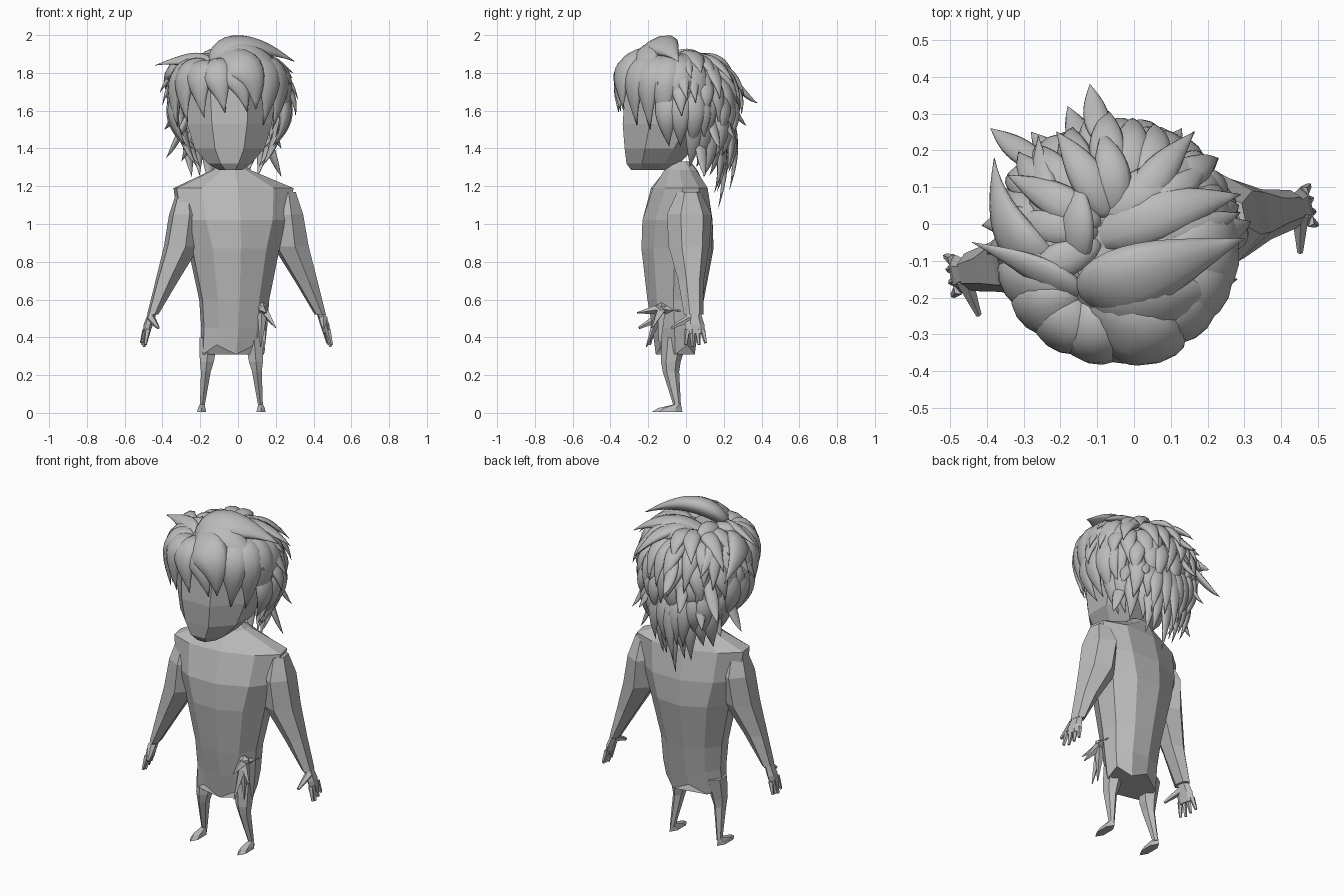
import bpy, bmesh, random
from math import sin, cos, pi, radians
from mathutils import Vector, Matrix

random.seed(4)
cube = bpy.data.objects.get("Cube")
if cube:
    bpy.data.objects.remove(cube)

clay = bpy.data.materials.new("plain grey")
clay.use_nodes = True
GREY = (0.5, 0.5, 0.5, 1)
clay.diffuse_color = GREY
clay.node_tree.nodes["Principled BSDF"].inputs["Base Color"].default_value = GREY

YAW = Matrix.Rotation(radians(11), 4, "Z")
BODY = Matrix.Translation((-0.022, -0.045, 0)) @ YAW
ARMS = Matrix.Translation((-0.008, -0.045, 0)) @ YAW
MIRROR = Matrix.Scale(-1, 4, (1, 0, 0))


def finish(name, bm, smooth=False, matrix=None):
    if matrix:
        bm.transform(matrix)
    bmesh.ops.recalc_face_normals(bm, faces=bm.faces)
    mesh = bpy.data.meshes.new(name)
    bm.to_mesh(mesh)
    bm.free()
    mesh.materials.append(clay)
    for face in mesh.polygons:
        face.use_smooth = smooth
    obj = bpy.data.objects.new(name, mesh)
    bpy.context.collection.objects.link(obj)
    return obj


def bridge(bm, rings):
    """Skin a list of vertex rings and close both ends."""
    for low, high in zip(rings, rings[1:]):
        n = len(low)
        for i in range(n):
            j = (i + 1) % n
            bm.faces.new((low[i], low[j], high[j], high[i]))
    bm.faces.new(rings[0])
    bm.faces.new(rings[-1])


def loft(name, sections, sides=8, matrix=None, jag=0):
    """Faceted body from level sections: z, x, y, half width, half depth."""
    bm = bmesh.new()
    rings = []
    for k, (z, x, y, w, d) in enumerate(sections):
        last = k == len(sections) - 1
        ring = []
        for i in range(sides):
            a = 2 * pi * (i + 0.5) / sides
            drop = jag * (i % 2) if last else 0
            ring.append(bm.verts.new((x + w * cos(a) / cos(pi / sides),
                                      y + d * sin(a) / cos(pi / sides), z - drop)))
        rings.append(ring)
    bridge(bm, rings)
    return finish(name, bm, matrix=matrix)


def spike(name, start, end, r1, r2=0.003, sides=5, matrix=None):
    start, end = Vector(start), Vector(end)
    axis = end - start
    bm = bmesh.new()
    turn = axis.to_track_quat("Z", "Y").to_matrix().to_4x4()
    bmesh.ops.create_cone(bm, cap_ends=True, segments=sides, radius1=r1, radius2=r2,
                          depth=axis.length, matrix=Matrix.Translation((start + end) / 2) @ turn)
    return finish(name, bm, matrix=matrix)


# Head
loft("head", [(1.285, -0.04, -0.2, 0.06, 0.09), (1.32, -0.045, -0.175, 0.115, 0.14),
              (1.4, -0.045, -0.14, 0.185, 0.185), (1.53, -0.045, -0.09, 0.225, 0.245),
              (1.75, -0.045, -0.05, 0.25, 0.27), (1.87, -0.045, -0.05, 0.17, 0.18)])

# Tunic with sloping shoulders and a ragged hem
loft("tunic", [(1.33, -0.01, 0.02, 0.05, 0.05), (1.285, -0.01, 0.02, 0.1, 0.085),
               (1.19, 0, 0.01, 0.315, 0.135), (1.02, 0, 0, 0.29, 0.18),
               (0.87, 0, 0, 0.235, 0.185), (0.6, 0, -0.01, 0.18, 0.145),
               (0.45, 0, -0.01, 0.17, 0.12), (0.36, -0.01, -0.01, 0.165, 0.1)],
     sides=10, matrix=BODY, jag=0.05)

# Arms, hands and legs for both sides
LEGS = Matrix.Translation((-0.035, 0, 0))
for side, flip in (("left", Matrix()), ("right", MIRROR)):
    place = ARMS @ flip
    loft(side + "_sleeve", [(1.17, 0.27, 0.01, 0.045, 0.055), (1.05, 0.275, 0.01, 0.075, 0.105),
                            (0.88, 0.295, 0.005, 0.085, 0.095),
                            (0.7, 0.375, 0, 0.055, 0.06), (0.52, 0.452, 0, 0.025, 0.045)],
         sides=6, matrix=place)
    loft(side + "_palm", [(0.54, 0.45, 0, 0.018, 0.03), (0.47, 0.475, 0, 0.02, 0.045),
                          (0.42, 0.487, 0, 0.014, 0.045)], sides=6, matrix=place)
    for i in range(4):
        y = 0.03 * (i - 1.5)
        spike(side + "_finger", (0.485, y * 0.9, 0.44), (0.503, y * 1.2, 0.35 + 0.01 * abs(i - 1)),
              0.016, 0.008, matrix=place)
    spike(side + "_thumb", (0.465, -0.02, 0.5), (0.445, -0.12, 0.45), 0.024, 0.008, matrix=place)

    stand = LEGS @ flip
    loft(side + "_leg", [(0.4, 0.12, -0.06, 0.05, 0.06), (0.27, 0.13, -0.08, 0.037, 0.045),
                         (0.22, 0.135, -0.08, 0.026, 0.038), (0.03, 0.155, -0.045, 0.012, 0.016)],
         sides=6, matrix=stand)
    loft(side + "_foot", [(0.045, 0.155, -0.045, 0.012, 0.015), (0.025, 0.157, -0.085, 0.02, 0.055),
                          (0.005, 0.157, -0.1, 0.024, 0.07)], sides=6, matrix=stand)

# Sash knot with trailing ends
KNOT = Vector((0.13, -0.13, 0.55))
bm = bmesh.new()
bmesh.ops.create_icosphere(bm, subdivisions=1, radius=0.036, matrix=Matrix.Translation(KNOT))
finish("sash_knot", bm)
for tip in ((0.2, -0.18, 0.45), (0.15, -0.26, 0.53), (0.12, -0.21, 0.35),
            (0.14, -0.14, 0.33), (0.16, -0.03, 0.54)):
    spike("sash_end", KNOT, tip, 0.03, sides=4)

# Hair: leaf shaped locks over a scalp
CENTRE = Vector((-0.045, -0.03, 1.66))


def around(azimuth, elevation, k=1.0):
    """Point on the hair ellipsoid; azimuth zero is the front, positive is +x."""
    a, e = radians(azimuth), radians(elevation)
    return CENTRE + k * Vector((0.34 * cos(e) * sin(a), -0.33 * cos(e) * cos(a), 0.3 * sin(e)))


def lock(name, root, mid, tip, width, steps=12, sides=10):
    root, mid, tip = Vector(root), Vector(mid), Vector(tip)
    bm = bmesh.new()
    rings = []
    for s in range(steps + 1):
        t = s / steps
        p = root * (1 - t) ** 2 + mid * 2 * t * (1 - t) + tip * t * t
        along = ((mid - root) * (1 - t) + (tip - mid) * t).normalized()
        across = along.cross(p - CENTRE).normalized()
        out = across.cross(along)
        w = width * max(sin(pi * (0.06 + 0.94 * t ** 0.75)), 0.02)
        ring = []
        for i in range(sides):
            a = 2 * pi * i / sides
            ring.append(bm.verts.new(p + across * w * cos(a) + out * w * 0.5 * sin(a)))
        rings.append(ring)
    bridge(bm, rings)
    return finish(name, bm, smooth=True)


bm = bmesh.new()
bmesh.ops.create_icosphere(bm, subdivisions=3, radius=1,
                           matrix=Matrix.LocRotScale(Vector((-0.045, -0.01, 1.67)), None,
                                                     Vector((0.27, 0.24, 0.21))))
finish("scalp", bm, smooth=True)

# Fringe fanning out from the parting, one broad lock in the middle
PART = Vector((-0.14, -0.2, 1.84))
for az in range(-112, 10, 20):
    drop = -10 - abs(az) * 0.26
    lock("fringe_lock", PART, around(az, 30, 1.28), around(az + 8, drop, 1.02), 0.085)
lock("fringe_lock", PART, around(24, 36, 1.4), around(24, -10, 1.02), 0.11)
for az in range(42, 112, 17):
    lock("side_lock", (0.02, -0.12, 1.86), around(az, 32, 1.42), around(az - 5, -15 - az * 0.3, 0.98), 0.095)
for az in (-75, -90, -105, 75, 90, 105):
    lock("side_lock", around(az, 20, 0.8), around(az, -15, 1.12), around(az, -50, 1.08), 0.06)
for az in (-120, -107, 107, 120):
    lock("side_lock", around(az, 0, 0.8), around(az, -40, 1.1), around(az, -66, 1.3), 0.05)

# Large swept locks on top
for root, mid, tip, width in (
        (PART, (0.0, -0.15, 2.03), (0.3, -0.04, 1.86), 0.105),
        (PART, (0.07, -0.25, 1.98), (0.28, -0.15, 1.74), 0.1),
        (PART, (-0.22, -0.13, 1.9), (-0.44, -0.05, 1.84), 0.05),
        ((-0.12, -0.05, 1.84), (0.1, 0.05, 1.95), (0.29, 0.08, 1.8), 0.07),
        ((-0.1, 0, 1.84), (0.05, 0.12, 1.94), (0.2, 0.18, 1.74), 0.065),
        ((-0.16, -0.12, 1.84), (-0.15, 0.02, 1.95), (-0.15, 0.12, 1.86), 0.05),
        ((-0.18, -0.08, 1.82), (-0.26, 0.05, 1.9), (-0.26, 0.24, 1.72), 0.06),
        ((-0.2, -0.12, 1.82), (-0.38, -0.06, 1.88), (-0.38, 0.18, 1.7), 0.075)):
    lock("top_lock", root, mid, tip, width)

# Layered back locks, each row lower than the one before
for low, high, count, width, spread in ((78, 22, 9, 0.05, 110), (62, -2, 12, 0.05, 95),
                                        (42, -24, 13, 0.05, 90), (20, -44, 13, 0.05, 85),
                                        (0, -60, 11, 0.05, 70)):
    for i in range(count):
        az = 180 + spread * (2 * i / (count - 1) - 1) + random.uniform(-5, 5)
        fall = high + random.uniform(-9, 9)
        lock("back_lock", around(az, low, 0.7), around(az, (low + high) / 2 + 3, 1.08),
             around(az + random.uniform(-9, 9), fall, random.uniform(0.93, 1.1)), width)

# Two layers of long nape locks
for layer in range(2):
    for i in range(9):
        u = i / 4 - 1
        x = -0.06 + 0.19 * u
        bow = 0.08 * u * u
        lock("nape_lock", (x, 0.1 + 0.06 * layer, 1.6 + 0.04 * layer),
             (x * 1.1, 0.26 - bow + 0.05 * layer, 1.42 + 0.06 * layer),
             (x * 0.9 + random.uniform(-0.03, 0.03), 0.17 - bow + 0.06 * layer,
              1.08 + 0.17 * abs(u) + 0.05 * (i % 2) + 0.1 * layer), 0.048)

# Flicked tips
for tip in ((-0.12, 0.38, 1.64), (-0.18, 0.32, 1.52), (-0.39, 0.26, 1.5), (-0.28, 0.25, 1.42),
            (0.13, 0.26, 1.45), (0.23, 0.18, 1.4), (0.23, 0.1, 1.25), (-0.38, 0.02, 1.35),
            (-0.3, 0.1, 1.33)):
    tip = Vector(tip)
    root = CENTRE.lerp(tip, 0.55) + Vector((0, 0.02, 0.16))
    lock("flick_lock", root, CENTRE.lerp(tip, 0.85) + Vector((0, 0, 0.02)), tip, 0.035)
